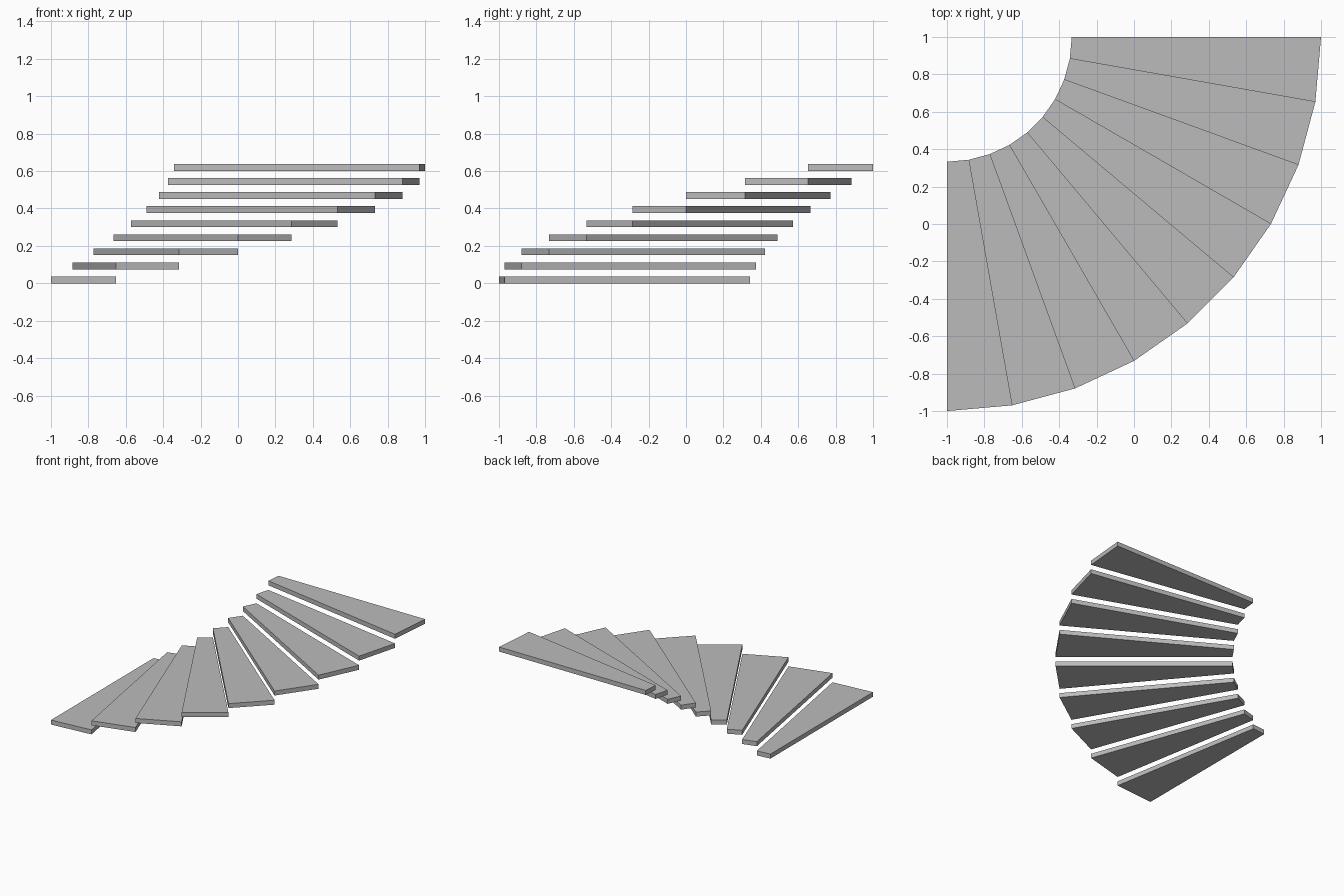
import bpy
import bmesh
from math import sin, cos, radians

cube = bpy.data.objects.get("Cube")
if cube:
    bpy.data.objects.remove(cube, do_unlink=True)

STEPS = 9
TURN = radians(90 / STEPS)
INNER, OUTER = 0.667, 2.0
RISE, THICK = 0.075, 0.037
AXIS = (-1.0, 1.0)

stone = bpy.data.materials.new("stone_grey")
stone.use_nodes = True
GREY = (0.5, 0.5, 0.5, 1.0)
stone.diffuse_color = GREY
stone.node_tree.nodes["Principled BSDF"].inputs["Base Color"].default_value = GREY


def on_arc(radius, angle, z):
    """Point around the stair axis, angle measured from the front."""
    return (AXIS[0] + radius * sin(angle), AXIS[1] - radius * cos(angle), z)


def add_tread(index):
    """Wedge-shaped slab, one step of the winding stair."""
    a, b = index * TURN, (index + 1) * TURN
    z = index * RISE
    bm = bmesh.new()
    corners = [(INNER, a), (OUTER, a), (OUTER, b), (INNER, b)]
    base = bm.faces.new([bm.verts.new(on_arc(r, t, z)) for r, t in corners])
    top = bmesh.ops.extrude_face_region(bm, geom=[base])
    verts = [v for v in top["geom"] if isinstance(v, bmesh.types.BMVert)]
    bmesh.ops.translate(bm, verts=verts, vec=(0, 0, THICK))
    bmesh.ops.recalc_face_normals(bm, faces=bm.faces)
    name = f"stair_tread_{index + 1}"
    mesh = bpy.data.meshes.new(name)
    bm.to_mesh(mesh)
    bm.free()
    mesh.materials.append(stone)
    bpy.context.collection.objects.link(bpy.data.objects.new(name, mesh))


# Floating treads, rising a quarter turn
for i in range(STEPS):
    add_tread(i)
